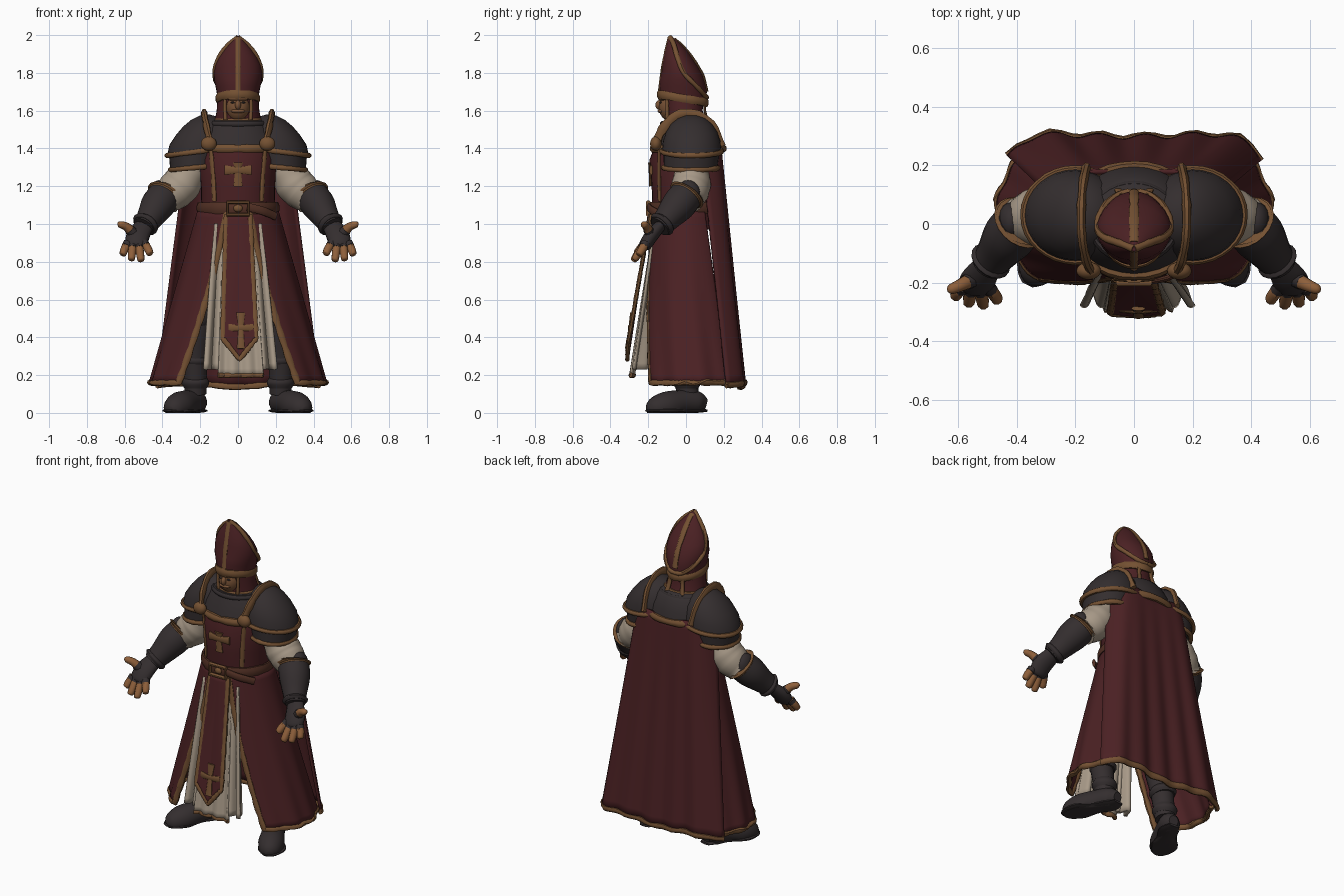
import bpy, bmesh, random
from math import sin, cos, pi, radians
from mathutils import Vector

random.seed(4)
if "Cube" in bpy.data.objects:
    bpy.data.objects.remove(bpy.data.objects["Cube"])


def material(name, colour):
    m = bpy.data.materials.new(name)
    m.use_nodes = True
    m.diffuse_color = (*colour, 1)
    node = m.node_tree.nodes["Principled BSDF"]
    node.inputs["Base Color"].default_value = (*colour, 1)
    node.inputs["Roughness"].default_value = .8
    return m


RED = material("dark red cloth", (.07, .015, .017))
GOLD = material("old gold", (.175, .082, .032))
STEEL = material("charcoal plate", (.034, .027, .028))
CREAM = material("cream linen", (.39, .32, .245))
SKIN = material("tan skin", (.27, .115, .043))
FACE = material("weathered skin", (.19, .085, .036))
LEATHER = material("brown leather", (.085, .03, .018))


def finish(name, bm, mat, mirror=False, thick=0):
    bmesh.ops.recalc_face_normals(bm, faces=bm.faces)
    mesh = bpy.data.meshes.new(name)
    bm.to_mesh(mesh)
    bm.free()
    mesh.materials.append(mat)
    for p in mesh.polygons:
        p.use_smooth = True
    mesh.set_sharp_from_angle(angle=radians(45))
    ob = bpy.data.objects.new(name, mesh)
    bpy.context.collection.objects.link(ob)
    if thick:
        mod = ob.modifiers.new("thickness", "SOLIDIFY")
        mod.thickness, mod.offset = thick, 0
    if mirror:
        ob.modifiers.new("mirror", "MIRROR")
    return ob


def skin_rings(bm, rings, closed=False):
    """Joins vertex rings with quads and caps the open ends."""
    n = len(rings[0])
    for i in range(len(rings) - (not closed)):
        a, b = rings[i], rings[(i + 1) % len(rings)]
        for j in range(n):
            k = (j + 1) % n
            bm.faces.new((a[j], a[k], b[k], b[j]))
    if not closed:
        bm.faces.new(rings[0])
        bm.faces.new(rings[-1])


def catmull(pts, k, closed):
    n, out = len(pts), []
    get = lambda i: pts[i % n] if closed else pts[max(0, min(n - 1, i))]
    for i in range(n if closed else n - 1):
        a, b, c, d = (get(i + o) for o in (-1, 0, 1, 2))
        for s in range(k):
            t = s / k
            out.append(b + (c - a) * (t / 2) + (a * 2 - b * 5 + c * 4 - d) * (t * t / 2)
                       + (b * 3 - a - c * 3 + d) * (t ** 3 / 2))
    return out if closed else out + [pts[-1]]


def sweep(name, pts, mat, r=None, flat=1, n=12, k=4, closed=False, up=(0, 0, 1),
          mirror=False, rough=0):
    """Tube through (x, y, z, radius) points; flat scales its depth along up."""
    pts = [Vector((*p[:3], r if r else p[3])) for p in pts]
    path = catmull(pts, k, closed) if k > 1 else pts
    bm, rings, m = bmesh.new(), [], len(path)
    for i, p in enumerate(path):
        a = path[(i - 1) % m if closed else max(i - 1, 0)]
        b = path[(i + 1) % m if closed else min(i + 1, m - 1)]
        t = (b - a).to_3d().normalized()
        side = t.cross(Vector(up)).normalized()
        nrm = side.cross(t)
        rad = p[3] * (1 + random.uniform(-rough, rough))
        ring = []
        for j in range(n):
            g = 2 * pi * (j + .5) / n
            co = p.to_3d() + side * cos(g) * rad + nrm * sin(g) * rad * flat
            co.z = max(co.z, 0)
            ring.append(bm.verts.new(co))
        rings.append(ring)
    skin_rings(bm, rings, closed)
    return finish(name, bm, mat, mirror)


def oval(z, cx, cy, rx, ry, tx=0, ty=0, n=32):
    """Tilted horizontal ellipse."""
    for j in range(n):
        g = 2 * pi * j / n
        x, y = rx * cos(g), ry * sin(g)
        yield Vector((cx + x, cy + y, z + tx * x + ty * y))


def loft(name, ovals, mat, mirror=False, tx=0, ty=0):
    bm = bmesh.new()
    skin_rings(bm, [[bm.verts.new(c) for c in oval(*o, tx, ty)] for o in ovals])
    return finish(name, bm, mat, mirror)


def hoop(name, o, mat, r, flat=1, mirror=False, tx=0, ty=0, rough=.12):
    return sweep(name, list(oval(*o, tx, ty)), mat, r, flat, 8, 1, True,
                 mirror=mirror, rough=rough)


def ball(name, centre, size, mat, mirror=False):
    bm = bmesh.new()
    bmesh.ops.create_uvsphere(bm, u_segments=20, v_segments=12, radius=1)
    for v in bm.verts:
        v.co = Vector(c + a * b for c, a, b in zip(centre, v.co, size))
    return finish(name, bm, mat, mirror)


def sheet(name, f, mat, u0=-1, nu=40, nv=24, mirror=False, thick=.016):
    """Cloth surface f(u, v) for u in u0..1 and v in 0..1."""
    bm = bmesh.new()
    grid = [[bm.verts.new(f(u0 + (1 - u0) * i / nu, j / nv)) for i in range(nu + 1)]
            for j in range(nv + 1)]
    for a, b in zip(grid, grid[1:]):
        for i in range(nu):
            bm.faces.new((a[i], a[i + 1], b[i + 1], b[i]))
    return finish(name, bm, mat, mirror, thick)


def hem(name, f, r, u0=-1, left=True, right=True, mirror=False, up=(0, -1, .3)):
    """Gold edging along the bottom of a sheet and up its chosen sides."""
    steps = [i / 24 for i in range(25)]
    pts = [f(u0, v) for v in steps[:-1]] if left else []
    pts += [f(u0 + (1 - u0) * v, 1) for v in steps]
    pts += [f(1, v) for v in steps[-2::-1]] if right else []
    sweep(name, pts, GOLD, r, .8, 8, 1, up=up, mirror=mirror, rough=.15)


FRONT = (0, -1, 0)

# Tall hat with its edging
loft("hat", [(1.65, 0, -.015, .105, .12), (1.72, 0, -.015, .117, .126),
             (1.76, 0, -.018, .126, .119), (1.8, 0, -.02, .128, .108),
             (1.84, 0, -.03, .12, .094), (1.88, 0, -.04, .102, .077),
             (1.92, 0, -.05, .075, .059), (1.95, 0, -.061, .05, .041),
             (1.98, 0, -.075, .024, .022), (1.995, 0, -.085, .008, .008)], RED, ty=-.1)
hoop("hat_band", (1.665, 0, -.017, .107, .125), GOLD, .012, 2, ty=-.17)
sweep("hat_seam", [(0, -.085, 1.988), (.05, -.065, 1.95), (.102, -.045, 1.88), (.124, -.012, 1.8),
                   (.105, .055, 1.73), (.05, .1, 1.68), (0, .109, 1.67)],
      GOLD, .013, n=8, up=FRONT, mirror=True, rough=.1)
sweep("hat_front_stripe", [(0, -.09, 1.988), (0, -.107, 1.92), (0, -.13, 1.8), (0, -.144, 1.68)],
      GOLD, .014, .5, up=FRONT, rough=.1)
sweep("hat_back_stripe", [(0, -.062, 1.98), (0, -.02, 1.945), (0, .037, 1.875), (0, .088, 1.79),
                          (0, .111, 1.7)], GOLD, .016, .5, up=(0, 1, 1), rough=.1)

# Head, hood and face
loft("hood", [(1.52, 0, .005, .128, .115), (1.6, 0, -.012, .113, .1), (1.68, 0, -.015, .107, .11)], RED)
hoop("hood_hem", (1.55, 0, .003, .12, .108), GOLD, .011)
ball("face", (0, -.075, 1.62), (.066, .07, .08), FACE)
ball("nose", (0, -.14, 1.63), (.016, .022, .026), FACE)
ball("brow", (0, -.122, 1.663), (.06, .025, .012), FACE)
ball("moustache", (0, -.132, 1.598), (.038, .018, .012), FACE)
ball("eyes", (.027, -.134, 1.643), (.012, .007, .005), STEEL, True)
sweep("hood_edge", [(.068, -.1, 1.67), (.07, -.1, 1.61), (.066, -.1, 1.55)],
      GOLD, .01, n=8, up=FRONT, mirror=True, rough=.1)
sweep("neck_ribbons", [(.04, .1, 1.65), (.045, .1, 1.6), (.055, .12, 1.53)],
      GOLD, .014, .5, up=FRONT, mirror=True)

# Torso, neck plate and chest trim
loft("tunic", [(.97, 0, 0, .185, .165), (1.09, 0, 0, .195, .178), (1.2, 0, 0, .197, .182),
               (1.34, 0, 0, .21, .193), (1.43, 0, .01, .2, .17)], RED)
loft("neck_plate", [(1.4, 0, .012, .225, .187), (1.46, 0, .015, .21, .172), (1.52, 0, .015, .172, .145),
                    (1.545, 0, .01, .145, .128), (1.555, 0, .005, .12, .11)], STEEL)
hoop("neck_plate_edge", (1.4, 0, .012, .222, .188), GOLD, .018, 1.2)
hoop("neck_roll", (1.53, 0, .005, .145, .128), STEEL, .016, rough=0)
sweep("shoulder_flanges", [(.145, -.165, 1.41), (.163, -.125, 1.5), (.177, -.05, 1.575), (.18, .04, 1.583),
                           (.175, .13, 1.53), (.165, .185, 1.41)],
      GOLD, .016, 1.6, n=8, mirror=True, rough=.12)
ball("chest_studs", (.155, -.16, 1.425), (.042, .03, .038), GOLD, True)
sweep("chest_stripes", [(.145, -.143, 1.4), (.133, -.142, 1.27), (.125, -.141, 1.12)],
      GOLD, .013, .5, up=(.6, -1, 0), mirror=True, rough=.1)


def cross(name, x, y, top, bottom, arm, half, r, lean):
    """Flat cross with flared ends, leaning with the cloth below it."""
    at = lambda z: y - lean * (top - z)
    ends = [(x, at(top), top, 1.6 * r), (x, at(arm), arm, r), (x, at(bottom), bottom, 1.4 * r)]
    sweep(name + "_post", ends, GOLD, flat=.35, up=FRONT)
    sweep(name + "_bar", [(x - half, at(arm) + .006, arm, 1.5 * r), (x, at(arm) - .003, arm, r),
                          (x + half, at(arm) + .006, arm, 1.5 * r)], GOLD, flat=.35, up=FRONT)


cross("chest_cross", 0, -.192, 1.325, 1.2, 1.285, .07, .018, -.04)

# Belt
hoop("belt", (1.085, 0, 0, .207, .188), LEATHER, .013, 2.6, rough=.05)
sweep("buckle", [(-.055, -.2, 1.115), (.055, -.2, 1.115), (.055, -.2, 1.05), (-.055, -.2, 1.05)],
      GOLD, .012, n=8, k=1, closed=True, up=FRONT)
ball("buckle_stud", (0, -.195, 1.083), (.025, .016, .02), GOLD)
sweep("belt_tail", [(.05, -.198, 1.09), (.13, -.178, 1.07), (.2, -.12, 1.04)],
      LEATHER, .01, 2.2, rough=.05)

# Shoulder armour in tiers
dome = [(1.385, .2, .03, .175, .157), (1.44, .2, .03, .163, .152), (1.49, .19, .03, .138, .134),
        (1.53, .185, .03, .105, .108), (1.56, .18, .03, .068, .072), (1.577, .178, .03, .025, .03)]
loft("shoulder_plates", dome, STEEL, True, tx=-.13)
hoop("shoulder_edges", dome[0], GOLD, .014, mirror=True, tx=-.13)
lame = [(1.298, .232, .025, .127, .142), (1.4, .215, .03, .152, .15)]
loft("lower_shoulder_plates", lame, STEEL, True, tx=-.1)
hoop("lower_shoulder_edges", lame[0], GOLD, .014, mirror=True, tx=-.1)

# Arms and hands
sweep("sleeves", [(.23, .03, 1.34, .08), (.262, .03, 1.27, .09), (.3, .028, 1.21, .1), (.34, .02, 1.17, .098),
                  (.385, .005, 1.13, .085)], CREAM, n=20, mirror=True, rough=.05)
sweep("forearm_guards", [(.385, .005, 1.155, .088), (.425, -.04, 1.1, .09), (.465, -.095, 1.035, .072),
                         (.5, -.14, .985, .058)], STEEL, n=20, mirror=True)
sweep("elbow_edges", [(.38, .012, 1.165, .09), (.385, .005, 1.155, .099), (.393, -.004, 1.143, .09)],
      GOLD, n=20, mirror=True, rough=.05)
ball("elbow_caps", (.42, .01, 1.16), (.045, .065, .072), STEEL, True)
sweep("wrist_bands", [(.483, -.118, 1.01, .064), (.49, -.127, 1.0, .074), (.498, -.137, .99, .062)],
      STEEL, n=16, mirror=True)
sweep("palms", [(.5, -.14, .985, .052), (.53, -.185, .935, .062), (.54, -.215, .89, .058),
                (.543, -.225, .875, .04)], STEEL, flat=.6, up=(0, -1, .6), mirror=True)
for i, tip in enumerate([(.612, -.25, .835), (.565, -.275, .808), (.513, -.282, .803), (.463, -.265, .84)]):
    base = Vector((.583 - i * .028, -.213, .9))
    end = Vector(tip)
    mid = base.lerp(end, .55) + Vector((0, .004, .006))
    sweep(f"finger_{i + 1}", [(*base, .023), (*mid, .023), (*base.lerp(end, .92), .019), (*end, .006)],
          SKIN, n=8, up=FRONT, mirror=True)
    sweep(f"glove_finger_{i + 1}", [(*base, .026), (*base.lerp(mid, .6), .025)], STEEL,
          n=8, up=FRONT, mirror=True)
sweep("thumbs", [(.555, -.19, .95, .028), (.59, -.208, .985, .023), (.625, -.223, .998, .018),
                 (.637, -.228, 1, .006)], SKIN, n=8, mirror=True)
sweep("glove_thumbs", [(.54, -.18, .935, .034), (.575, -.2, .97, .027)], STEEL, n=8, mirror=True)

# Legs and boots
sweep("legs", [(.14, 0, .97, .1), (.18, -.035, .72, .09), (.208, -.05, .5, .08), (.225, -.02, .3, .068),
               (.225, .01, .1, .058)], STEEL, n=18, up=FRONT, mirror=True)
ball("knee_plates", (.205, -.1, .54), (.064, .045, .095), STEEL, True)
sweep("boot_cuffs", [(.223, -.013, .31, .066), (.224, -.01, .285, .08), (.225, -.005, .26, .066)],
      STEEL, n=18, up=FRONT, mirror=True)
sweep("ankle_straps", [(.224, .005, .19, .06), (.225, .005, .16, .074), (.225, .005, .13, .06)],
      STEEL, n=18, up=FRONT, mirror=True)
sweep("boots", [(.21, .105, .045, .03), (.22, .06, .055, .06), (.26, -.02, .055, .066), (.31, -.11, .035, .076),
                (.345, -.175, .02, .055), (.36, -.2, .012, .02)], STEEL, n=18, mirror=True)
sweep("soles", [(.21, .11, .012, .035), (.22, .05, .012, .062), (.26, -.02, .012, .058),
                (.315, -.11, .012, .084), (.35, -.18, .012, .055), (.364, -.208, .012, .02)],
      STEEL, flat=.2, mirror=True)


# Cloak hanging from the back
def cloak(u, v):
    width = .265 + .165 * v
    y = .178 + .115 * v + .03 * v * u * u - .1 * abs(u) ** 7
    return (width * u, y + .009 * v * sin(u * 17), 1.42 - 1.27 * v - .01 * cos(u * 5))


sheet("cloak", cloak, RED, nu=64)
hem("cloak_hem", cloak, .019, left=False, right=False)


# Open robe around the hips
def robe(u, v):
    start = radians(16 + 27 * v)
    a = start + (radians(122) - start) * u
    fold = 1 + .014 * v * sin(u * 21)
    return ((.207 + .253 * v) * sin(a) * fold, .05 * v - (.18 + .14 * v) * cos(a) * fold, 1.07 - .91 * v)


sheet("robe", robe, RED, 0, mirror=True)
hem("robe_hem", robe, .018, 0, right=False, mirror=True)


# Linen underskirt: a hemmed middle panel and a hanging fold on each side
def linen(u, v):
    return ((.08 + .04 * v) * u + .015 * v, -.165 - .12 * v + .008 * v * cos(u * 9), 1.0 - .8 * v)


sheet("linen_panel", linen, CREAM)
hem("linen_hem", linen, .014, left=False, right=False)
for side, spread in (("left", .055), ("right", -.03)):
    def strip(u, v):
        x = .07 + abs(spread) * v + (.055 + .02 * v) * u
        return (x if spread > 0 else -x, -.16 - .085 * v + .03 * v * cos(u * 8 + 2), 1.0 - .77 * v)
    sheet(side + "_linen_fold", strip, CREAM, 0, thick=.025)


# Long front panel ending in a point
def panel(u, v):
    return ((.062 + .026 * v) * u + .008 * v, -.195 - .115 * v + .008 * u * u,
            1.05 - (.655 + .11 * (1 - abs(u))) * v)


sheet("front_panel", panel, RED)
hem("front_panel_edge", panel, .015)
cross("panel_cross", .015, -.288, .53, .34, .45, .065, .015, .15)
